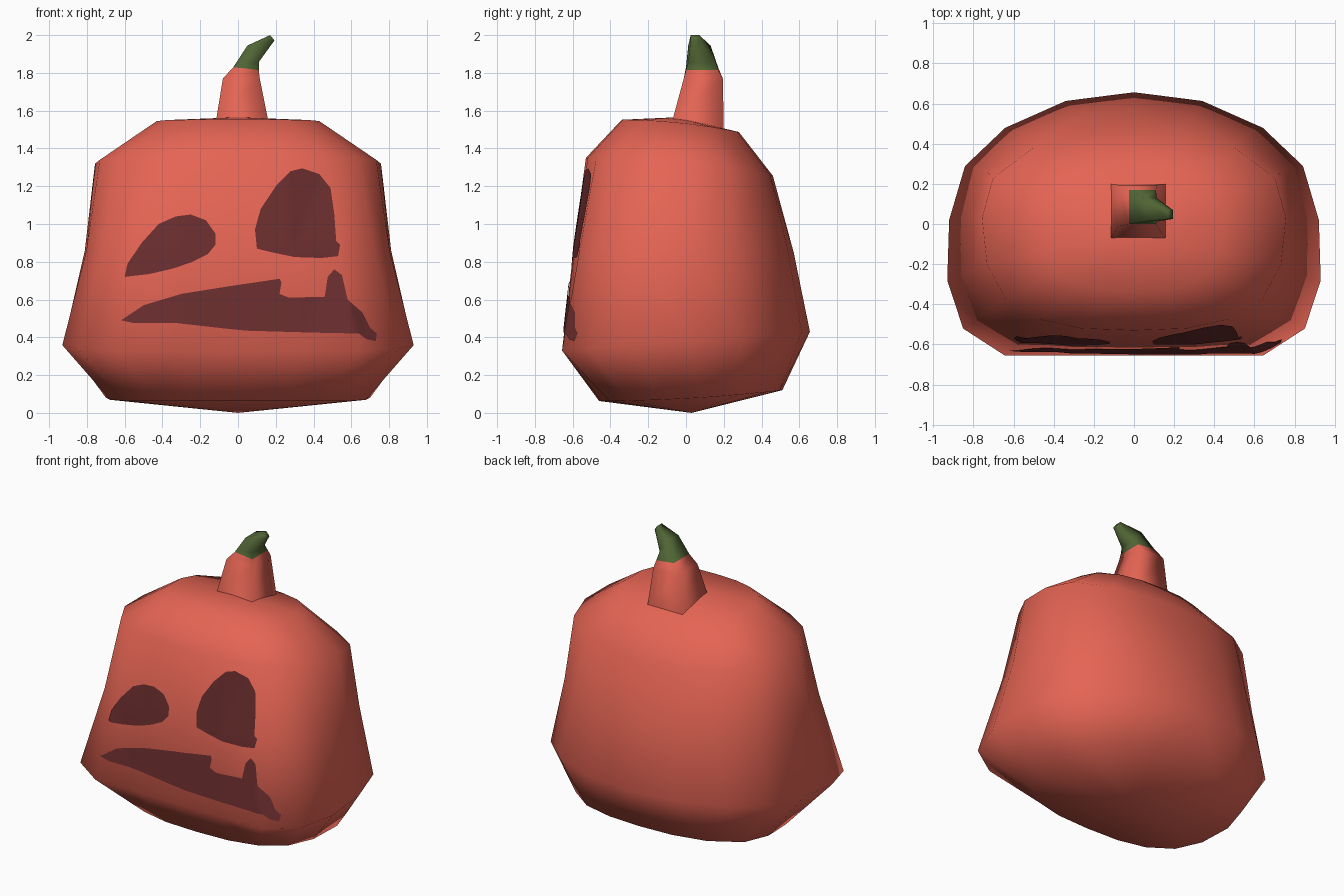
import bpy, bmesh
from mathutils import Vector
from mathutils.bvhtree import BVHTree

if "Cube" in bpy.data.objects:
    bpy.data.objects.remove(bpy.data.objects["Cube"])


def material(name, rgb):
    m = bpy.data.materials.new(name)
    m.diffuse_color = (*rgb, 1)
    m.use_nodes = True
    m.node_tree.nodes["Principled BSDF"].inputs["Base Color"].default_value = m.diffuse_color
    return m


orange = material("red orange skin", (0.78, 0.128, 0.088))
green = material("stem green", (0.08, 0.128, 0.035))
dark = material("dark maroon", (0.145, 0.026, 0.027))


def finish(bm, name, mats, smooth=True):
    mesh = bpy.data.meshes.new(name)
    bm.to_mesh(mesh)
    for m in mats:
        mesh.materials.append(m)
    for p in mesh.polygons:
        p.use_smooth = smooth
    ob = bpy.data.objects.new(name, mesh)
    bpy.context.collection.objects.link(ob)
    return ob


def loft(bm, rings):
    """Skin between successive closed rings; returns faces per band."""
    vs = [[bm.verts.new(p) for p in r] for r in rings]
    n = len(vs[0])
    bands = []
    for a, b in zip(vs, vs[1:]):
        bands.append([bm.faces.new((a[i], a[(i + 1) % n], b[(i + 1) % n], b[i]))
                      for i in range(n)])
    return vs, bands


def fan(bm, ring, tip):
    t = bm.verts.new(tip)
    for i in range(len(ring)):
        bm.faces.new((ring[i], ring[(i + 1) % len(ring)], t))


# Body: half sections (x, front-to-back), flat-fronted and rounded
square = [(0, 0), (.36, 0), (.69, 0), (.915, .103), (1, .286), (.99, .515),
          (.905, .72), (.69, .865), (.366, .967), (0, 1)]
rounded = [(0, 0), (.345, .01), (.622, .056), (.848, .162), (.967, .333), (1, .566),
           (.927, .768), (.662, .919), (.345, .985), (0, 1)]


def ring(w, y0, y1, z0, z1, blend, power):
    half = [(a + (c - a) * blend, b + (d - b) * blend)
            for (a, b), (c, d) in zip(square, rounded)]
    full = half + [(-x, t) for x, t in half[-2:0:-1]]
    return [(x * w, y0 + t * (y1 - y0), z0 + t ** power * (z1 - z0)) for x, t in full]


# half width, front y, back y, front z, back z, roundness, tilt curve
levels = [(.70, -.46, .51, .063, .12, 1, 2), (.93, -.656, .656, .33, .43, 0, 1),
          (.815, -.595, .57, .87, .85, .5, 1), (.757, -.53, .46, 1.35, 1.255, 1, 2),
          (.445, -.34, .28, 1.552, 1.487, 1, 2)]
body = bmesh.new()
rings, _ = loft(body, [ring(*lv) for lv in levels])
fan(body, rings[0], (0, .03, 0))
fan(body, rings[-1], (0, -.05, 1.565))
bmesh.ops.recalc_face_normals(body, faces=body.faces)
bmesh.ops.triangulate(body, faces=body.faces)
surface = BVHTree.FromBMesh(body)
finish(body, "pumpkin_body", [orange])

# Stem: bent square tube, upper bands green
# left x, left z, right x, right z, front y, back y, drop of back edge
steps = [(-.115, 1.555, .158, 1.555, -.07, .20, .06),
         (-.08, 1.77, .115, 1.77, -.012, .195, 0),
         (-.025, 1.83, .11, 1.815, .0, .17, 0),
         (.05, 1.945, .112, 1.86, .012, .13, 0),
         (.17, 2.0, .193, 1.972, .025, .07, 0)]
stem = bmesh.new()
rings, bands = loft(stem, [[(lx, y0, lz), (rx, y0, rz), (rx, y1, rz - d), (lx, y1, lz - d)]
                           for lx, lz, rx, rz, y0, y1, d in steps])
cap = stem.faces.new(rings[-1])
for f in bands[2] + bands[3] + [cap]:
    f.material_index = 1
bmesh.ops.recalc_face_normals(stem, faces=stem.faces)
finish(stem, "stem", [orange, green])

# Face: thin painted patches laid on the front surface
left_eye = [(-.60, .72), (-.585, .79), (-.51, .90), (-.42, 1.0), (-.33, 1.04),
            (-.25, 1.05), (-.17, 1.02), (-.12, .95), (-.12, .89), (-.16, .84),
            (-.24, .80), (-.34, .765), (-.47, .735)]
right_eye = [(.10, .87), (.09, .97), (.12, 1.08), (.20, 1.20), (.28, 1.28),
             (.34, 1.295), (.43, 1.265), (.49, 1.19), (.51, 1.05), (.52, .91),
             (.54, .89), (.53, .83), (.44, .82), (.30, .825), (.18, .85)]
mouth = [(-.62, .49), (-.50, .57), (-.30, .63), (-.05, .67), (.12, .695),
         (.22, .71), (.23, .69), (.19, .67), (.22, .63), (.27, .61),
         (.46, .615), (.475, .72), (.51, .76), (.55, .73), (.58, .60),
         (.66, .53), (.70, .45), (.735, .42), (.73, .38), (.68, .39),
         (.64, .42), (.40, .425), (.05, .435), (-.10, .45), (-.32, .475),
         (-.55, .475)]


def patch(name, outline):
    bm = bmesh.new()
    f = bm.faces.new([bm.verts.new((x, -1, z)) for x, z in outline])
    bmesh.ops.triangulate(bm, faces=[f])
    # slice into a fine grid so the patch can follow the body
    for axis in (Vector((1, 0, 0)), Vector((0, 0, 1))):
        for i in range(-20, 36):
            bmesh.ops.bisect_plane(bm, geom=bm.verts[:] + bm.edges[:] + bm.faces[:],
                                   plane_co=axis * (i * .04 + .003), plane_no=axis)
    for v in bm.verts:
        hit = surface.ray_cast(Vector((v.co.x, -2, v.co.z)), Vector((0, 1, 0)))[0]
        if hit:
            v.co.y = hit.y - .006
    bm.normal_update()
    for f in bm.faces:
        if f.normal.y > 0:
            f.normal_flip()
    finish(bm, name, [dark])


for name, outline in (("left_eye", left_eye), ("right_eye", right_eye), ("mouth", mouth)):
    patch(name, outline)
